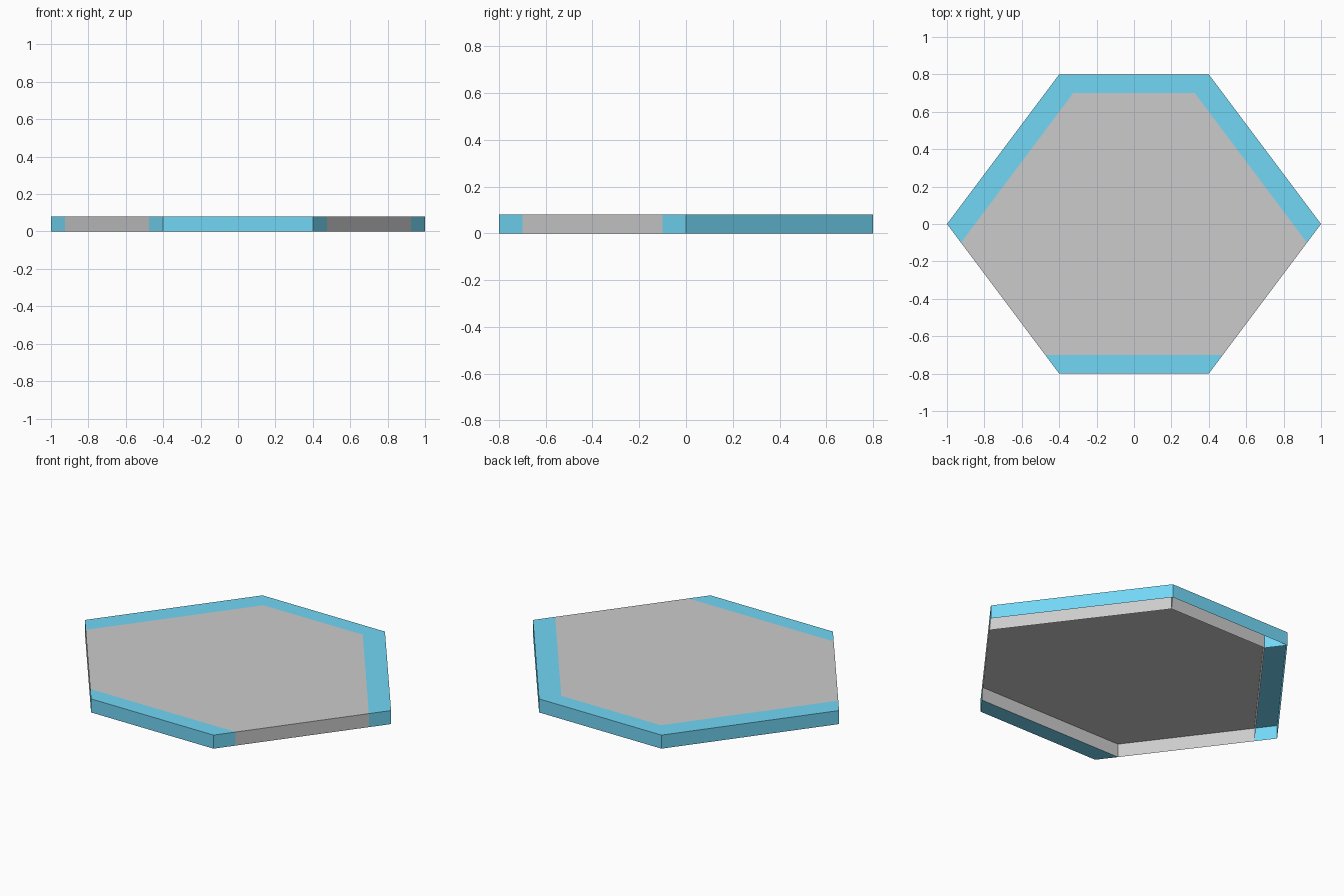
import bpy, bmesh

if "Cube" in bpy.data.objects:
    bpy.data.objects.remove(bpy.data.objects["Cube"])

H = 0.08  # plate thickness

blue = bpy.data.materials.new("blue")
blue.diffuse_color = (0.17, 0.68, 0.92, 1)
blue.use_nodes = True
blue.node_tree.nodes["Principled BSDF"].inputs["Base Color"].default_value = blue.diffuse_color


def tray(name, outline, open_sides=(), closed=False, mat=None):
    """Thin-walled slab from a counter-clockwise outline, hollow underneath unless closed."""
    bm = bmesh.new()
    low = [bm.verts.new((x, y, 0)) for x, y in outline]
    top = [bm.verts.new((x, y, H)) for x, y in outline]
    n = len(outline)
    bm.faces.new(top)
    if closed:
        bm.faces.new(low[::-1])
    for i in range(n):
        if i not in open_sides:
            j = (i + 1) % n
            bm.faces.new((low[i], low[j], top[j], top[i]))
    # drop lower corners that carry no wall
    bmesh.ops.delete(bm, geom=[v for v in bm.verts if not v.link_faces], context='VERTS')
    me = bpy.data.meshes.new(name)
    bm.to_mesh(me)
    bm.free()
    ob = bpy.data.objects.new(name, me)
    bpy.context.collection.objects.link(ob)
    if mat:
        me.materials.append(mat)
    return ob


# Grey centre panel, hollow from below
tray("centre_panel", [(0.925, -0.1), (0.325, 0.7), (-0.325, 0.7),
                      (-0.925, -0.1), (-0.475, -0.7), (0.475, -0.7)])

# Blue border strips; the side against the panel (index 2) is left open
tray("back_border", [(0.4, 0.8), (-0.4, 0.8), (-0.325, 0.7), (0.325, 0.7)], (2,), mat=blue)
tray("right_border", [(1, 0), (0.4, 0.8), (0.325, 0.7), (0.925, -0.1)], (2,), mat=blue)
tray("left_border", [(-0.4, 0.8), (-1, 0), (-0.925, -0.1), (-0.325, 0.7)], (2,), mat=blue)
# Front strip has a solid underside
tray("front_border", [(-0.4, -0.8), (0.4, -0.8), (0.475, -0.7), (-0.475, -0.7)], (2,),
     closed=True, mat=blue)
